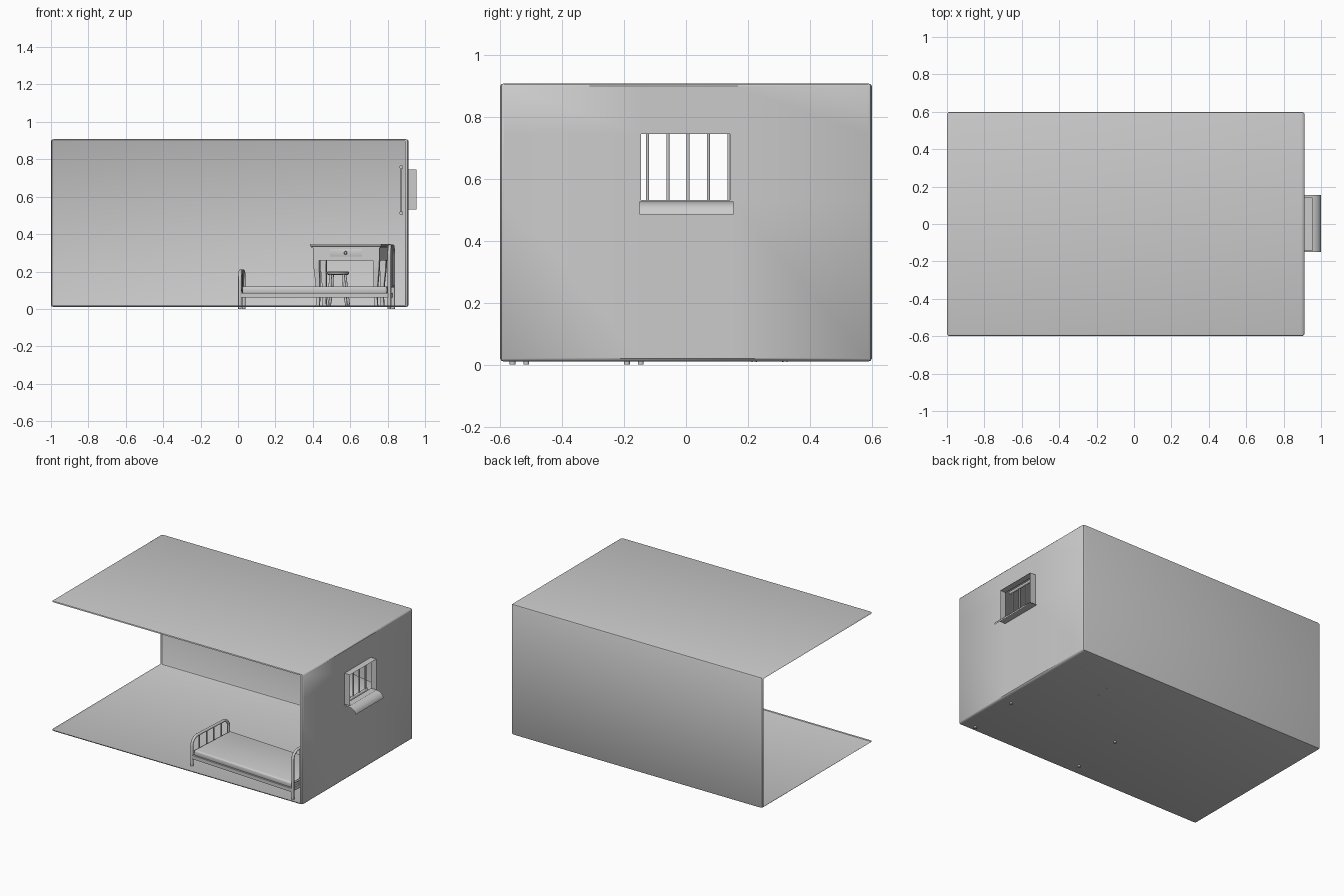
import bpy, bmesh, math
from mathutils import Matrix, Vector

if "Cube" in bpy.data.objects:
    bpy.data.objects.remove(bpy.data.objects["Cube"])

def finish(name, bm, M=Matrix(), smooth=False):
    me = bpy.data.meshes.new(name)
    bm.to_mesh(me)
    bm.free()
    ob = bpy.data.objects.new(name, me)
    bpy.context.collection.objects.link(ob)
    ob.matrix_world = M
    if smooth:
        for p in me.polygons:
            p.use_smooth = True
        me.set_sharp_from_angle(angle=math.radians(40))
    return ob

def box(name, lo, hi, M=Matrix(), bevel=0, seg=2):
    bm = bmesh.new()
    bmesh.ops.create_cube(bm, size=1)
    lo, hi = Vector(lo), Vector(hi)
    bmesh.ops.scale(bm, vec=hi - lo, verts=bm.verts)
    bmesh.ops.translate(bm, vec=(lo + hi) / 2, verts=bm.verts)
    if bevel:
        bmesh.ops.bevel(bm, geom=bm.edges[:], offset=bevel, segments=seg, profile=0.5, affect='EDGES')
    return finish(name, bm, M, bool(bevel))

def tube(name, pts, r, M=Matrix(), radii=None, res=3):
    cu = bpy.data.curves.new(name, 'CURVE')
    cu.dimensions = '3D'
    cu.bevel_depth, cu.bevel_resolution, cu.use_fill_caps = r, res, True
    sp = cu.splines.new('POLY')
    sp.points.add(len(pts) - 1)
    for i, p in enumerate(pts):
        sp.points[i].co = (*p, 1)
        sp.points[i].radius = radii[i] if radii else 1
    tmp = bpy.data.objects.new(name, cu)
    bpy.context.collection.objects.link(tmp)
    bpy.context.view_layer.update()
    dg = bpy.context.evaluated_depsgraph_get()
    bm = bmesh.new()
    me = bpy.data.meshes.new_from_object(tmp.evaluated_get(dg))
    bm.from_mesh(me)
    bpy.data.objects.remove(tmp)
    return finish(name, bm, M, True)

def lathe(name, prof, M=Matrix(), n=24):
    bm = bmesh.new()
    vs = [bm.verts.new((r, 0, z)) for r, z in prof]
    es = [bm.edges.new(e) for e in zip(vs, vs[1:])]
    bmesh.ops.spin(bm, geom=vs + es, cent=(0, 0, 0), axis=(0, 0, 1), angle=math.tau, steps=n)
    bmesh.ops.remove_doubles(bm, verts=bm.verts, dist=1e-5)
    bmesh.ops.recalc_face_normals(bm, faces=bm.faces)
    return finish(name, bm, M, True)

def place(x, y, z, deg):
    return Matrix.Translation((x, y, z)) @ Matrix.Rotation(math.radians(deg), 4, 'Z')

# room shell: rounded sheet box, open at the front and left
WX = 0.912
bm = bmesh.new()
bmesh.ops.create_cube(bm, size=1)
bmesh.ops.bevel(bm, geom=bm.edges[:], offset=0.01, segments=2, profile=0.5, affect='EDGES')
bm.normal_update()
kill = [f for f in bm.faces if f.normal.x < -0.99 or f.normal.y < -0.99
        or (f.normal.x < -0.1 and f.normal.y < -0.1 and abs(f.normal.z) < 0.1)]
bmesh.ops.delete(bm, geom=kill, context='FACES')
bmesh.ops.scale(bm, vec=(WX + 1, 1.2, 0.898), verts=bm.verts)
bmesh.ops.translate(bm, vec=((WX - 1) / 2, 0, 0.459), verts=bm.verts)
bm.normal_update()

# window opening with a shallow outer reveal
Y0, Y1, Z0, Z1 = -0.145, 0.142, 0.532, 0.745
for co, no in (((0, Y0, 0), (0, 1, 0)), ((0, Y1, 0), (0, 1, 0)),
               ((0, 0, Z0), (0, 0, 1)), ((0, 0, Z1), (0, 0, 1))):
    wall = [f for f in bm.faces if f.normal.x > 0.99]
    geom = set(wall) | {e for f in wall for e in f.edges} | {v for f in wall for v in f.verts}
    bmesh.ops.bisect_plane(bm, geom=list(geom), plane_co=co, plane_no=no)
    bm.normal_update()
hole = [f for f in bm.faces if f.normal.x > 0.99
        and Y0 < f.calc_center_median().y < Y1 and Z0 < f.calc_center_median().z < Z1]
rim = list({e for f in hole for e in f.edges})
bmesh.ops.delete(bm, geom=hole, context='FACES_ONLY')
ext = bmesh.ops.extrude_edge_only(bm, edges=rim)['geom']
bmesh.ops.translate(bm, vec=(0.043, 0, 0), verts=[v for v in ext if isinstance(v, bmesh.types.BMVert)])
finish("room_shell", bm, smooth=True)

# curved outer sill sheet
bm = bmesh.new()
prof = [(0.912, 0.526), (0.945, 0.526), (0.968, 0.522), (0.985, 0.512), (0.996, 0.499), (1.0, 0.485)]
vs = [bm.verts.new((x, -0.15, z)) for x, z in prof]
es = [bm.edges.new(e) for e in zip(vs, vs[1:])]
ext = bmesh.ops.extrude_edge_only(bm, edges=es)['geom']
bmesh.ops.translate(bm, vec=(0, 0.304, 0), verts=[v for v in ext if isinstance(v, bmesh.types.BMVert)])
finish("window_sill", bm, smooth=True)

# window grille inside the wall
for i in range(5):
    y = -0.124 + i * 0.0655
    tube(f"grille_bar_{i}", [(0.873, y, 0.505), (0.873, y, 0.765)], 0.005)
for z in (0.512, 0.758):
    tube("grille_rail", [(0.873, -0.15, z), (0.873, 0.155, z)], 0.01)

# bed, turned slightly
BED = place(0.42, -0.353, 0, -3.2)
HW = 0.185
def bed_end(name, x, top, low):
    R = 0.055
    arc = [(HW - R + R * math.cos(a), top - R + R * math.sin(a))
           for a in (math.radians(15 * k) for k in range(7))]
    right = [(HW, 0)] + arc
    pts = [(x, y, z) for y, z in right] + [(x, -y, z) for y, z in reversed(right)]
    tube(name + "_hoop", pts, 0.0095, BED)
    tube(name + "_crossbar", [(x, -HW, low), (x, HW, low)], 0.006, BED)
    for y in (-0.111, -0.037, 0.037, 0.111):
        tube(name + "_spindle", [(x, y, low), (x, y, top - 0.003)], 0.0045, BED)
bed_end("footboard", -0.4, 0.202, 0.1)
bed_end("headboard", 0.4, 0.336, 0.12)
for s in (-1, 1):
    box("bed_side_rail", (-0.4, s * HW - 0.007, 0.06), (0.4, s * HW + 0.007, 0.085), BED)
for x in (-0.39, 0.39):
    box("bed_end_rail", (x - 0.007, -HW, 0.06), (x + 0.007, HW, 0.085), BED)
box("mattress", (-0.388, -0.183, 0.078), (0.388, 0.183, 0.12), BED, 0.012, 3)

# writing table near the back wall
TB = place(0.60, 0.43, 0, -12)
W, D = 0.1815, 0.105
box("table_top", (-W - 0.014, -D - 0.014, 0.335), (W + 0.014, D + 0.014, 0.347), TB, 0.003)
box("table_top_moulding", (-W - 0.006, -D - 0.006, 0.326), (W + 0.006, D + 0.006, 0.336), TB)
box("table_apron", (-W, -D, 0.26), (W, D, 0.33), TB)
box("drawer_front", (-0.088, -D - 0.005, 0.28), (0.088, -D + 0.01, 0.32), TB, 0.002)
lathe("drawer_knob", [(0, 0.016), (0.006, 0.015), (0.009, 0.011), (0.006, 0.006), (0.004, 0)],
      TB @ Matrix.Translation((0, -D - 0.004, 0.3)) @ Matrix.Rotation(math.pi / 2, 4, 'X'), 12)
for sx in (-1, 1):
    for sy in (-1, 1):
        bm = bmesh.new()
        rings = []
        # leg sections: half width, inward shift, height
        for h, d, z in ((0.016, 0.018, 0.265), (0.015, 0.018, 0.22), (0.012, 0.022, 0.15),
                        (0.009, 0.025, 0.07), (0.010, 0.022, 0.01)):
            rings.append([bm.verts.new((sx * (W - d) + a * h, sy * (D - d) + b * h, z))
                          for a, b in ((-1, -1), (1, -1), (1, 1), (-1, 1))])
        for p, q in zip(rings, rings[1:]):
            for k in range(4):
                bm.faces.new((p[k], q[k], q[(k + 1) % 4], p[(k + 1) % 4]))
        bm.faces.new(rings[0])
        bm.faces.new(rings[-1])
        bmesh.ops.recalc_face_normals(bm, faces=bm.faces)
        finish("table_leg", bm, TB)

# stool in front of the table
ST = place(0.535, 0.27, 0, -8)
lathe("stool_seat", [(0, 0.182), (0.052, 0.182), (0.059, 0.187), (0.059, 0.196), (0.054, 0.2), (0, 0.2)], ST)
for sx in (-1, 1):
    for sy in (-1, 1):
        pts = [(sx * r, sy * r, z) for r, z in ((0.034, 0.184), (0.039, 0.12), (0.046, 0.06), (0.053, 0.01))]
        tube("stool_leg", pts, 0.008, ST, (0.8, 1, 0.95, 0.7))
    tube("stool_rung", [(sx * 0.044, -0.044, 0.075), (sx * 0.044, 0.044, 0.075)], 0.0045, ST)
    tube("stool_rung", [(-0.042, sx * 0.042, 0.095), (0.042, sx * 0.042, 0.095)], 0.0045, ST)
